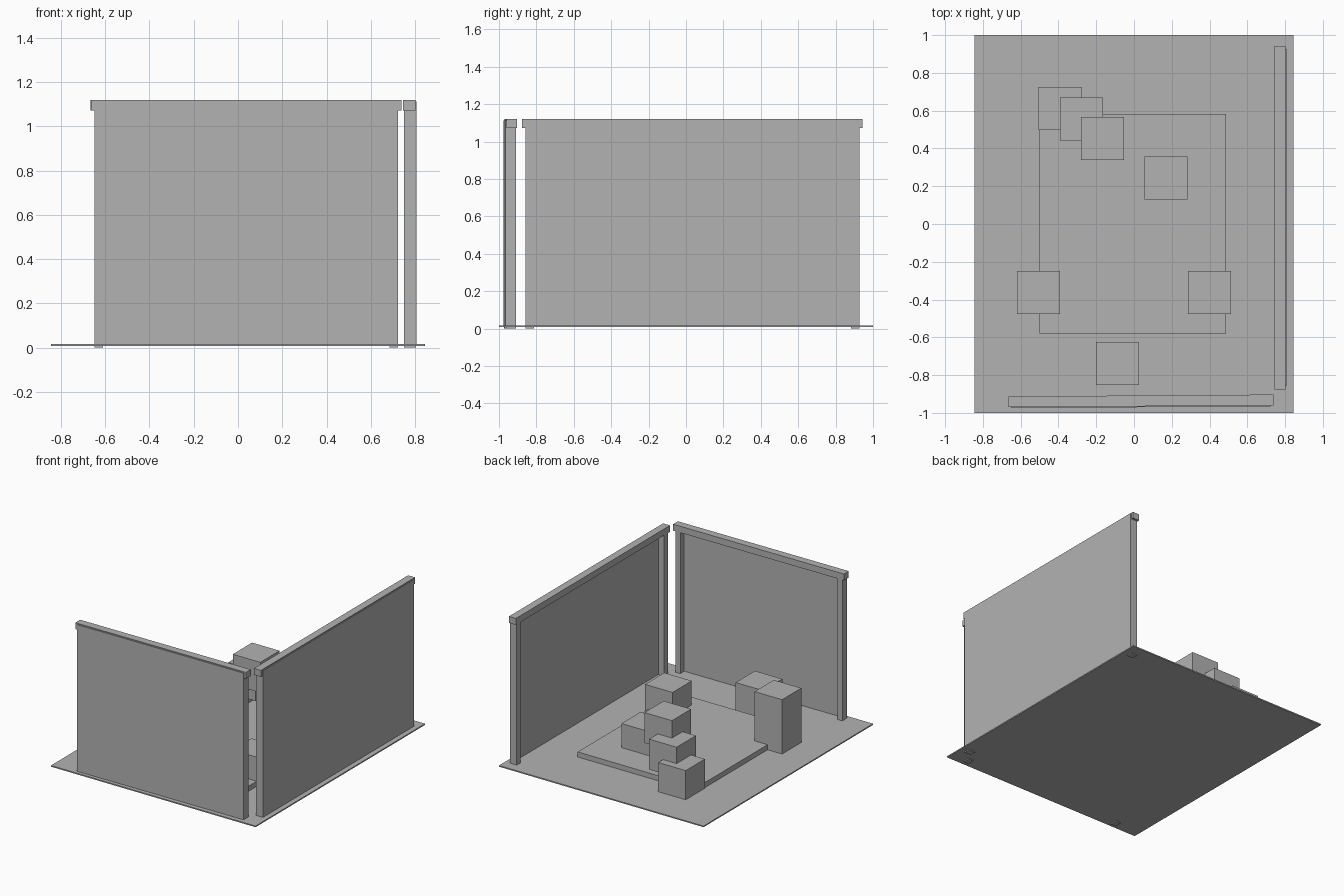
import bpy
from mathutils import Matrix

default = bpy.data.objects.get("Cube")
if default:
    bpy.data.objects.remove(default, do_unlink=True)

# Single plain material
GREY = (0.45, 0.45, 0.45, 1)
grey = bpy.data.materials.new("plain_grey")
grey.use_nodes = True
grey.diffuse_color = GREY
grey.node_tree.nodes["Principled BSDF"].inputs["Base Color"].default_value = GREY


def box(name, x, y, z, turn=None):
    """Box spanning three (low, high) ranges, optionally turned by a matrix."""
    bpy.ops.mesh.primitive_cube_add(size=1)
    ob = bpy.context.object
    ob.name = name
    spans = (x, y, z)
    size = [hi - lo for lo, hi in spans]
    centre = [(hi + lo) / 2 for lo, hi in spans]
    ob.data.transform(Matrix.Translation(centre) @ Matrix.Diagonal((*size, 1)))
    if turn:
        ob.data.transform(turn)
    ob.data.materials.append(grey)
    return ob


# Ground and low platform
BASE = 0.008
box("floor", (-0.845, 0.845), (-1, 1), (BASE, 0.017))
box("platform", (-0.5, 0.487), (-0.58, 0.583), (BASE, 0.055))

# Crates: centre x, centre y, bottom, height
SIDE = 0.227
crates = {
    "stair_crate_low": (-0.392, 0.612, BASE, SIDE),
    "stair_crate_middle": (-0.277, 0.555, 0.13, SIDE),
    "stair_crate_high": (-0.167, 0.453, 0.26, SIDE),
    "centre_crate": (0.17, 0.243, BASE, SIDE),
    "tall_crate": (-0.506, -0.362, BASE, 0.415),
    "left_crate": (0.399, -0.362, BASE, SIDE),
    "front_crate": (-0.087, -0.738, BASE, SIDE),
}
half = SIDE / 2
for name, (cx, cy, bottom, height) in crates.items():
    box(name, (cx - half, cx + half), (cy - half, cy + half), (bottom, bottom + height))


def wall(name, length, post, turn):
    """Wall along local x, centred, outer face towards -y at y = 0."""
    end = length / 2
    box(name + "_panel", (-end, end), (0, 0.01), (BASE, 1.112), turn)
    for side, lo in (("start", -end), ("end", end - post)):
        box(f"{name}_{side}_post", (lo, lo + post), (0.003, 0.057), (0, 1.08), turn)
    box(name + "_cap", (-end - 0.017, end + 0.017), (0.005, 0.062), (1.072, 1.12), turn)


# Front wall is very slightly askew, side wall is square
wall("front_wall", 1.37, 0.038,
     Matrix.Translation((0.037, -0.97, 0)) @ Matrix.Rotation(0.007, 4, "Z"))
wall("side_wall", 1.785, 0.045,
     Matrix.Translation((0.807, 0.034, 0)) @ Matrix.Rotation(1.5708, 4, "Z"))
